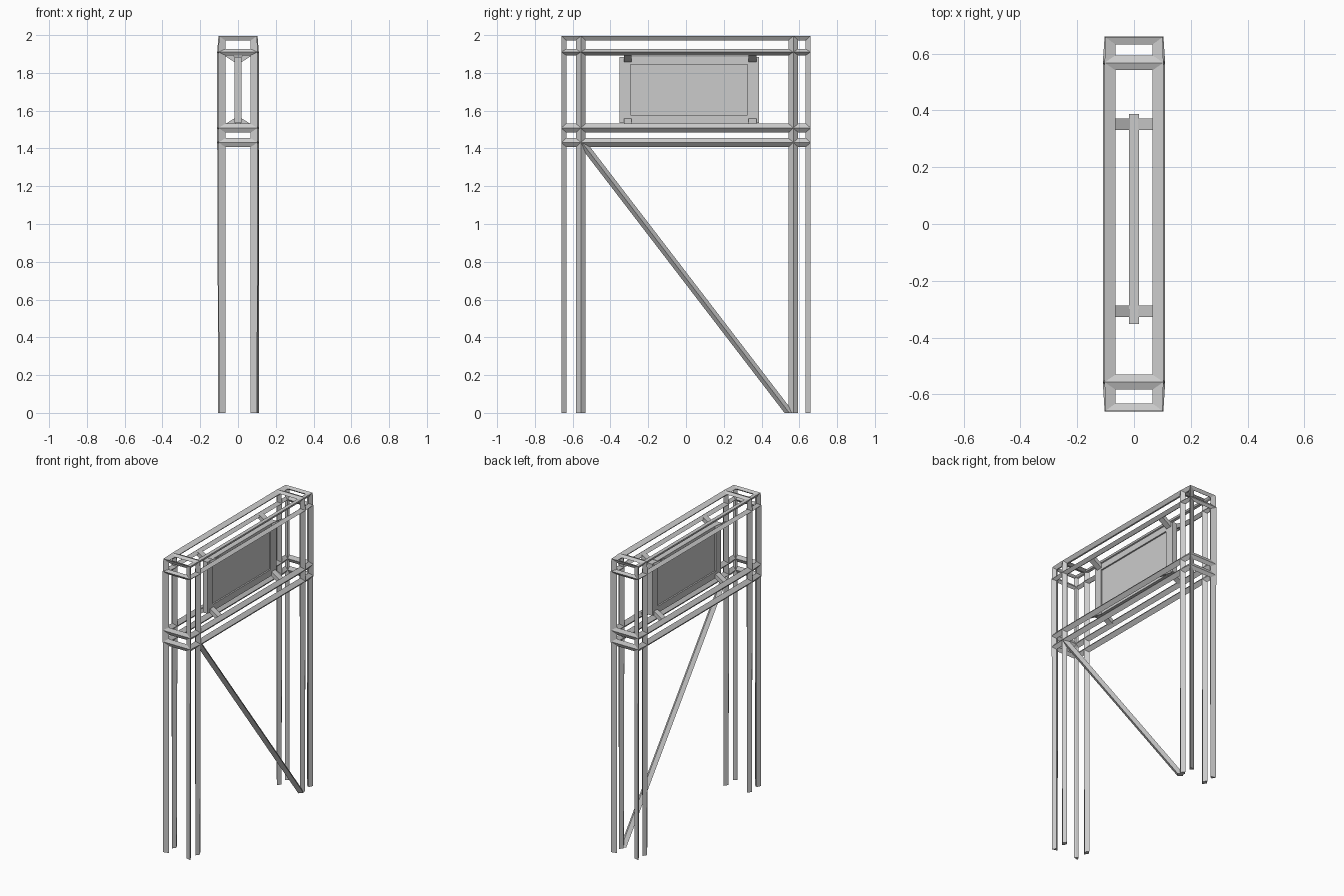
import bpy, bmesh, math
from mathutils import Vector, Matrix

if "Cube" in bpy.data.objects:
    bpy.data.objects.remove(bpy.data.objects["Cube"])

# centre lines and half thicknesses of the bars on each axis
CENTRE = ((-.088, .088),
          (-.649, -.557, .568, .649),
          (-.30, 1.431, 1.508, 1.910, 1.986))
HALF = ((.022, .022),
        (.016, .026, .026, .016),
        (.02, .024, .024, .017, .014))


def add_object(name, bm):
    mesh = bpy.data.meshes.new(name)
    bm.to_mesh(mesh)
    bm.free()
    ob = bpy.data.objects.new(name, mesh)
    bpy.context.collection.objects.link(ob)
    return ob


def cut_at_ground(bm):
    geom = bm.verts[:] + bm.edges[:] + bm.faces[:]
    res = bmesh.ops.bisect_plane(bm, geom=geom, dist=1e-6, plane_co=(0, 0, 0),
                                 plane_no=(0, 0, 1), clear_inner=True)
    rim = [e for e in res["geom_cut"] if isinstance(e, bmesh.types.BMEdge)]
    bmesh.ops.holes_fill(bm, edges=rim, sides=0)
    bmesh.ops.recalc_face_normals(bm, faces=bm.faces)


def box(name, lo, hi):
    bm = bmesh.new()
    lo, hi = Vector(lo), Vector(hi)
    bmesh.ops.create_cube(bm, size=1, matrix=Matrix.Translation((lo + hi) / 2)
                          @ Matrix.Diagonal((*(hi - lo), 1)))
    return add_object(name, bm)


def prism(name, a, b, side, across, diamond=False, ground=False):
    """Four-sided bar from a to b; side and across are half-width vectors."""
    a, b, s, c = Vector(a), Vector(b), Vector(side), Vector(across)
    ring = (s, c, -s, -c) if diamond else (s + c, s - c, -s - c, -s + c)
    bm = bmesh.new()
    A = [bm.verts.new(a + r) for r in ring]
    B = [bm.verts.new(b + r) for r in ring]
    bm.faces.new(A)
    bm.faces.new(B)
    for i in range(4):
        j = (i + 1) % 4
        bm.faces.new((A[i], A[j], B[j], B[i]))
    bmesh.ops.recalc_face_normals(bm, faces=bm.faces)
    if ground:
        cut_at_ground(bm)
    return add_object(name, bm)


# main frame: a gridded box shell turned into diamond-section bars
STEP = 10
cells = [len(c) - 1 for c in CENTRE]
bm = bmesh.new()
for axis in range(3):
    u, v = (axis + 1) % 3, (axis + 2) % 3
    for level in (0, cells[axis]):
        for i in range(cells[u]):
            for j in range(cells[v]):
                quad = []
                for di, dj in ((0, 0), (1, 0), (1, 1), (0, 1)):
                    p = [0, 0, 0]
                    p[axis], p[u], p[v] = level * STEP, (i + di) * STEP, (j + dj) * STEP
                    quad.append(bm.verts.new(p))
                bm.faces.new(quad)
bmesh.ops.remove_doubles(bm, verts=bm.verts, dist=.01)
bmesh.ops.recalc_face_normals(bm, faces=bm.faces)
frame = add_object("frame", bm)
wire = frame.modifiers.new("bars", 'WIREFRAME')
wire.thickness = 2
wire.offset = 0
wire.use_even_offset = True
wire.use_replace = True

# bake the bars and move each one to its measured place and size
bm = bmesh.new()
bm.from_object(frame, bpy.context.evaluated_depsgraph_get())
frame.modifiers.clear()
for vert in bm.verts:
    for k in range(3):
        i = max(0, min(cells[k], round(vert.co[k] / STEP)))
        vert.co[k] = CENTRE[k][i] + (vert.co[k] - i * STEP) * HALF[k][i]
cut_at_ground(bm)
bm.to_mesh(frame.data)
bm.free()

# diagonal brace on the right side
top, foot = Vector((.088, -.55, 1.43)), Vector((.088, .585, -.05))
across = (foot - top).normalized().cross(Vector((1, 0, 0))) * .02
prism("diagonal_brace", top, foot, (.022, 0, 0), across, diamond=True, ground=True)

# hanging panel with its border
box("panel", (-.008, -.30, 1.56), (.008, .33, 1.86))
box("panel_top_rail", (-.018, -.30, 1.845), (.018, .33, 1.887))
box("panel_bottom_rail", (-.018, -.30, 1.532), (.018, .33, 1.577))
box("panel_front_post", (-.018, -.352, 1.535), (.018, -.294, 1.885))
box("panel_back_post", (-.018, .325, 1.535), (.018, .387, 1.885))

# slanted struts holding the panel to the rails
for y in (-.308, .352):
    for sx in (-1, 1):
        for z0, z1, tag in ((1.868, 1.910, "upper"), (1.548, 1.508, "lower")):
            a, b = Vector((sx * .012, y, z0)), Vector((sx * .078, y, z1))
            n = (b - a).normalized().cross(Vector((0, 1, 0))) * .013
            prism(tag + "_strut", a, b, (0, .02, 0), n)
